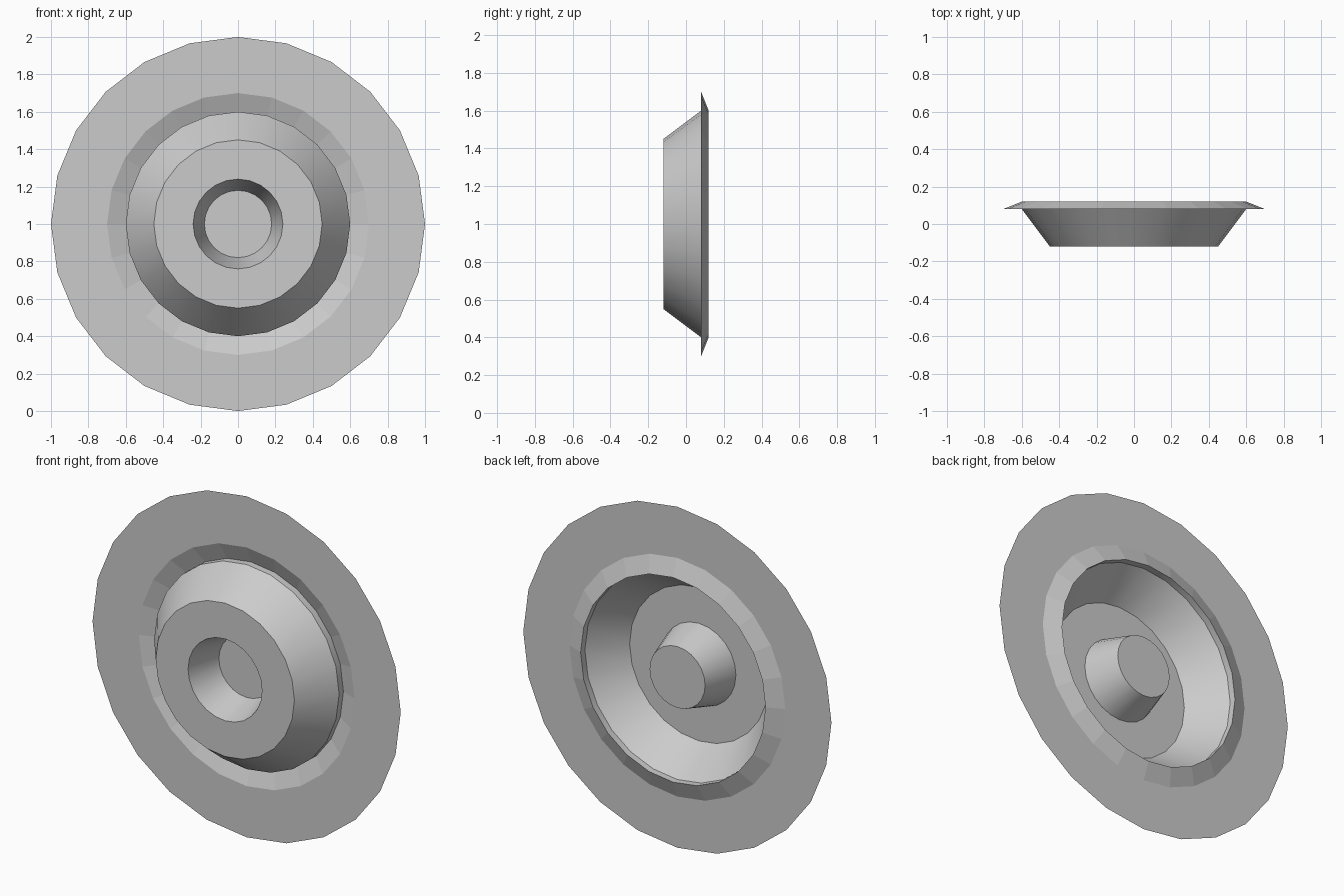
import bpy
import bmesh
from math import cos, sin, tau, radians

SIDES = 24
CENTRE_Z = 1.0

if "Cube" in bpy.data.objects:
    bpy.data.objects.remove(bpy.data.objects["Cube"])

grey = bpy.data.materials.new("plain grey")
grey.use_nodes = True
colour = (0.6, 0.6, 0.6, 1)
grey.diffuse_color = colour
grey.node_tree.nodes["Principled BSDF"].inputs["Base Color"].default_value = colour


def turned_part(name, profile, smooth=False, capped=False):
    """Spin a (radius, y) profile about the front-to-back axis."""
    bm = bmesh.new()
    rings = []
    for radius, y in profile:
        rings.append([bm.verts.new((radius * sin(tau * i / SIDES), y,
                                    CENTRE_Z + radius * cos(tau * i / SIDES)))
                      for i in range(SIDES)])
    for outer, inner in zip(rings, rings[1:]):
        for i in range(SIDES):
            j = (i + 1) % SIDES
            bm.faces.new((outer[i], outer[j], inner[j], inner[i]))
    if capped:
        bm.faces.new(rings[-1])
    mesh = bpy.data.meshes.new(name)
    bm.to_mesh(mesh)
    bm.free()
    mesh.materials.append(grey)
    obj = bpy.data.objects.new(name, mesh)
    bpy.context.collection.objects.link(obj)
    if smooth:
        bpy.ops.object.select_all(action='DESELECT')
        obj.select_set(True)
        bpy.context.view_layer.objects.active = obj
        bpy.ops.object.shade_smooth_by_angle(angle=radians(30))
    return obj


# Flat outer flange and the shallow faceted groove inside it
turned_part("outer_flange", [(1.0, 0.08), (0.7, 0.08)])
turned_part("groove_slope", [(0.7, 0.08), (0.6, 0.12)])

# Short wall and tapered dish rising towards the front
turned_part("dish_wall", [(0.6, 0.12), (0.6, 0.08), (0.45, -0.12)], smooth=True)

# Flat front face around the centre
turned_part("front_ring", [(0.45, -0.12), (0.24, -0.12)])

# Tapered centre recess closed by a flat disc at the back
turned_part("centre_recess", [(0.24, -0.12), (0.18, 0.08)], smooth=True, capped=True)
